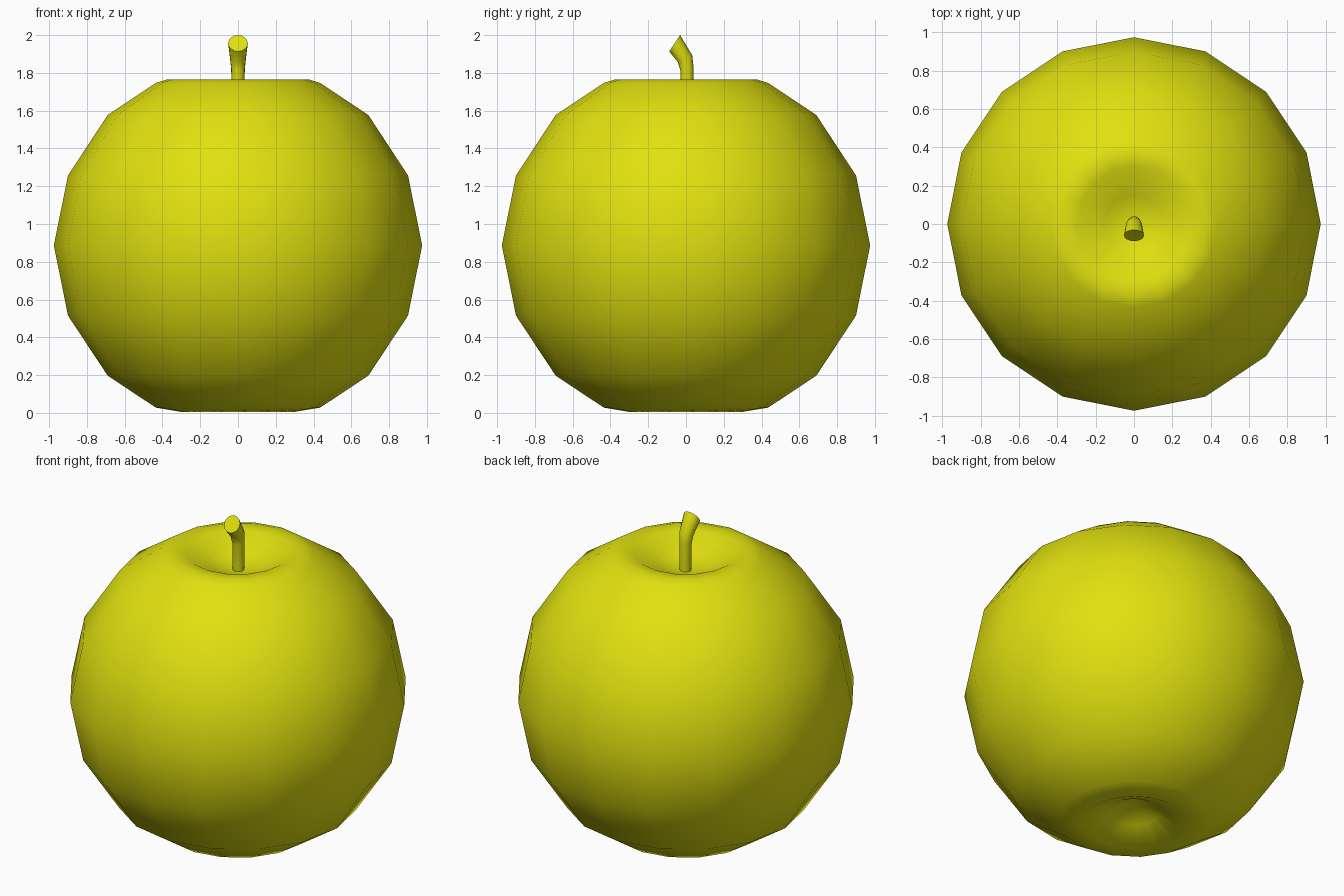
import bpy, bmesh, math
from mathutils import Vector

if "Cube" in bpy.data.objects:
    bpy.data.objects.remove(bpy.data.objects["Cube"])

yellow = bpy.data.materials.new("apple_yellow")
yellow.diffuse_color = (0.75, 0.75, 0.005, 1)
yellow.use_nodes = True
yellow.node_tree.nodes["Principled BSDF"].inputs["Base Color"].default_value = yellow.diffuse_color


def finish(bm, name, angle):
    bmesh.ops.recalc_face_normals(bm, faces=bm.faces[:])
    me = bpy.data.meshes.new(name)
    bm.to_mesh(me)
    bm.free()
    me.materials.append(yellow)
    ob = bpy.data.objects.new(name, me)
    bpy.context.collection.objects.link(ob)
    bpy.ops.object.select_all(action='DESELECT')
    ob.select_set(True)
    bpy.context.view_layer.objects.active = ob
    bpy.ops.object.shade_smooth_by_angle(angle=math.radians(angle))
    return ob


def bridge(bm, rings):
    for a, b in zip(rings, rings[1:]):
        n = len(a)
        for i in range(n):
            j = (i + 1) % n
            bm.faces.new((a[i], a[j], b[j], b[i]))


# Apple body: 16-sided lathe with a dimple at each pole
profile = [(0.15, 0.075), (0.30, 0.005), (0.435, 0.028),
           (0.69, 0.197), (0.90, 0.515), (0.975, 0.887), (0.90, 1.257),
           (0.69, 1.577), (0.435, 1.747), (0.38, 1.764), (0.30, 1.757),
           (0.15, 1.675)]
SIDES = 16
bm = bmesh.new()
rings = []
for r, z in profile:
    rings.append([bm.verts.new((r * math.cos(math.tau * i / SIDES),
                                r * math.sin(math.tau * i / SIDES), z))
                  for i in range(SIDES)])
bridge(bm, rings)
for ring, z in ((rings[0], 0.16), (rings[-1], 1.64)):
    pole = bm.verts.new((0, 0, z))
    for i in range(SIDES):
        bm.faces.new((ring[i], ring[(i + 1) % SIDES], pole))
finish(bm, "apple_body", 75)

# Stem: widening tube that bends to the front; (y, z, radius, tilt in degrees)
path = [(0.005, 1.62, 0.033, 0), (0.005, 1.82, 0.036, 12),
        (-0.005, 1.875, 0.042, 25), (-0.060, 1.957, 0.052, 56)]
bm = bmesh.new()
rings = []
for y, z, r, tilt in path:
    t = math.radians(tilt)
    side = Vector((0, math.cos(t), math.sin(t)))
    rings.append([bm.verts.new(Vector((0, y, z))
                               + Vector((1, 0, 0)) * r * math.cos(math.tau * i / 16)
                               + side * r * math.sin(math.tau * i / 16))
                  for i in range(16)])
bridge(bm, rings)
bm.faces.new(rings[0])
bm.faces.new(rings[-1])
finish(bm, "stem", 50)
